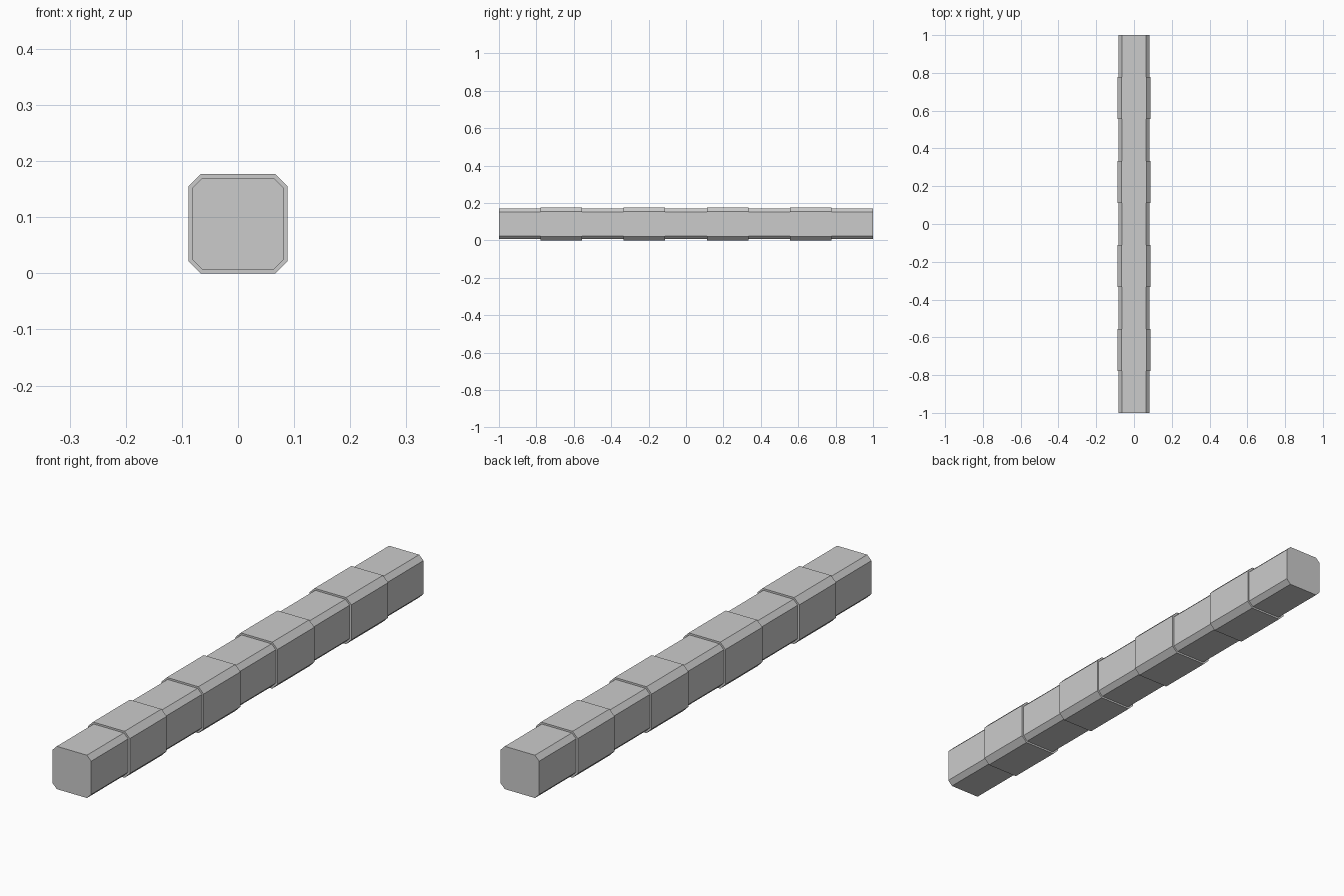
import bpy, bmesh

if "Cube" in bpy.data.objects:
    bpy.data.objects.remove(bpy.data.objects["Cube"])

SEGMENTS = 9
LENGTH = 2.0
MID_Z = 0.0885


def ring(bm, y, half, cut):
    """Chamfered square cross-section at position y."""
    a, b = half, half - cut
    pts = [(b, -a), (a, -b), (a, b), (b, a), (-b, a), (-a, b), (-a, -b), (-b, -a)]
    return [bm.verts.new((x, y, z + MID_Z)) for x, z in pts]


# Stepped bar: thin and thick chamfered sections alternate along its length
bm = bmesh.new()
rings = []
for i in range(SEGMENTS):
    half, cut = (0.0885, 0.022) if i % 2 else (0.0815, 0.018)
    for end in (i, i + 1):
        rings.append(ring(bm, -LENGTH / 2 + end * LENGTH / SEGMENTS, half, cut))

# Side walls and step faces
for r0, r1 in zip(rings, rings[1:]):
    for k in range(8):
        n = (k + 1) % 8
        bm.faces.new((r0[k], r0[n], r1[n], r1[k]))

# End caps
bm.faces.new(rings[0])
bm.faces.new(rings[-1])
bmesh.ops.recalc_face_normals(bm, faces=bm.faces)

mesh = bpy.data.meshes.new("stepped_bar")
bm.to_mesh(mesh)
bm.free()
bpy.context.collection.objects.link(bpy.data.objects.new("stepped_bar", mesh))
